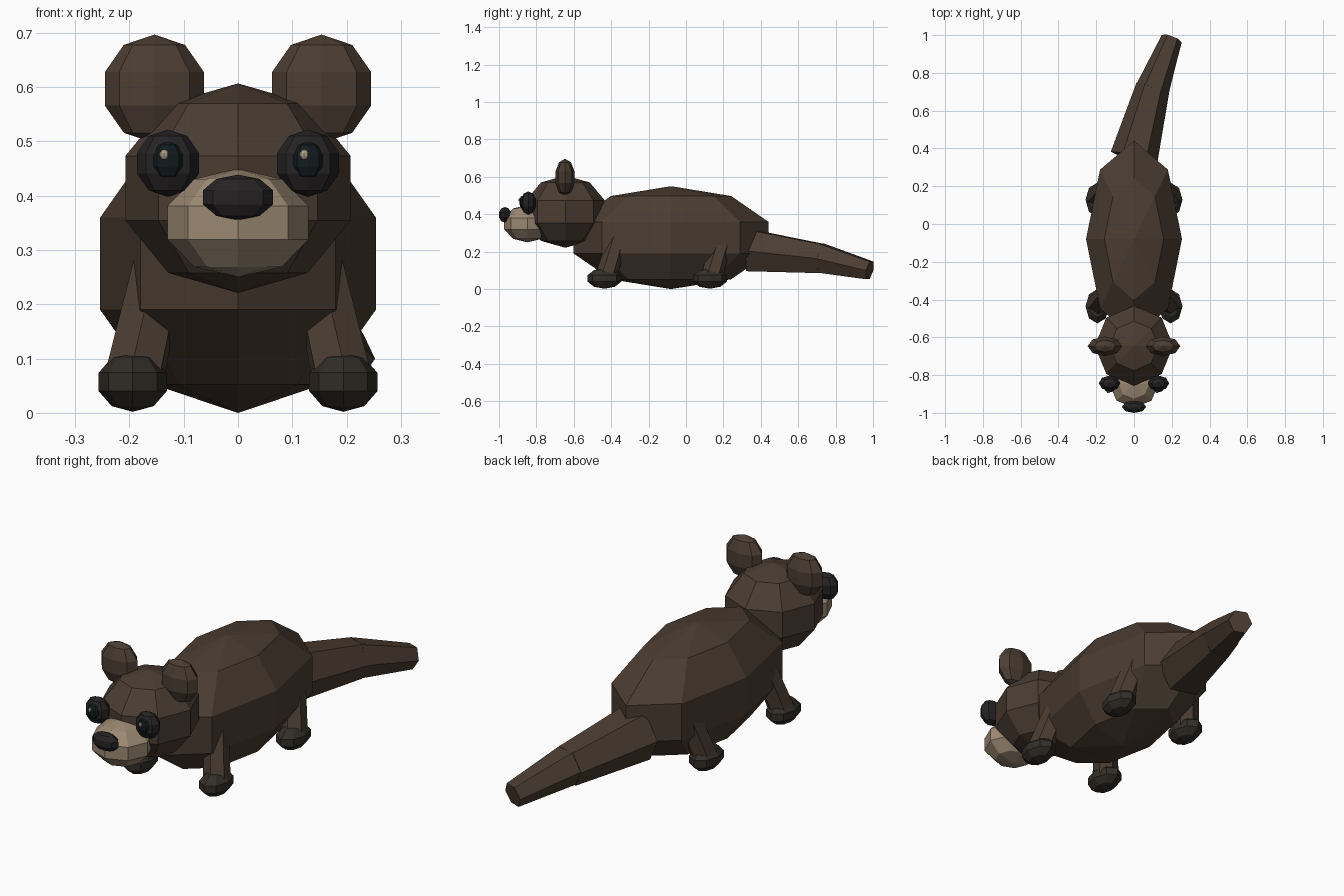
import bpy
import math
from mathutils import Vector, Matrix

if "Cube" in bpy.data.objects:
    bpy.data.objects.remove(bpy.data.objects["Cube"])


def material(name, rgb):
    m = bpy.data.materials.new(name)
    m.diffuse_color = (*rgb, 1)
    m.use_nodes = True
    m.node_tree.nodes["Principled BSDF"].inputs["Base Color"].default_value = m.diffuse_color
    return m


FUR = material("brown_fur", (0.07, 0.046, 0.031))
TAN = material("tan_fur", (0.33, 0.25, 0.17))
PAW = material("dark_paw", (0.032, 0.027, 0.021))
DARK = material("dark_skin", (0.018, 0.016, 0.017))
PUPIL = material("pupil_black", (0.006, 0.011, 0.013))
GLINT = material("glint", (0.42, 0.36, 0.26))


def ball(name, center, radii, mat):
    """Low-poly ellipsoid: 8 segments, 5 rings, poles up."""
    bpy.ops.mesh.primitive_uv_sphere_add(segments=8, ring_count=5, radius=1, location=center)
    ob = bpy.context.object
    ob.name = name
    ob.scale = radii
    ob.data.materials.append(mat)
    return ob


def limb(name, a, b, r1, r2, mat):
    """Tapered hexagonal prism from a to b with a flat upper side."""
    a, b = Vector(a), Vector(b)
    bpy.ops.mesh.primitive_cone_add(vertices=6, radius1=r1, radius2=r2, depth=(b - a).length)
    ob = bpy.context.object
    ob.name = name
    turn = (b - a).to_track_quat('Z', 'Y').to_matrix().to_4x4()
    ob.matrix_world = Matrix.Translation((a + b) / 2) @ turn @ Matrix.Rotation(math.radians(30), 4, 'Z')
    ob.data.materials.append(mat)
    return ob


# Body, head and face
ball("body", (0, -0.08, 0.275), (0.267, 0.547, 0.275), FUR)
ball("head", (0, -0.645, 0.414), (0.218, 0.222, 0.193), FUR)
ball("muzzle", (0, -0.847, 0.35), (0.137, 0.132, 0.1), TAN)
ball("nose", (0, -0.968, 0.397), (0.068, 0.034, 0.042), DARK)

for side, s in (("left", -1), ("right", 1)):
    # Ears
    ball(f"{side}_ear", (s * 0.154, -0.647, 0.597), (0.096, 0.054, 0.1), FUR)
    # Eyes: dark patch, pupil and catchlight
    ball(f"{side}_eye_patch", (s * 0.129, -0.843, 0.46), (0.06, 0.043, 0.062), DARK)
    ball(f"{side}_pupil", (s * 0.129, -0.873, 0.465), (0.03, 0.019, 0.035), PUPIL)
    ball(f"{side}_catchlight", (s * 0.129 - 0.007, -0.889, 0.476), (0.009, 0.007, 0.01), GLINT)
    # Legs and paws
    for end, y in (("front", -0.436), ("rear", 0.128)):
        limb(f"{end}_{side}_leg", (s * 0.19, y + 0.01, 0.07), (s * 0.145, y + 0.07, 0.27),
             0.058, 0.052, FUR)
        ball(f"{end}_{side}_paw", (s * 0.194, y, 0.057), (0.066, 0.095, 0.055), PAW)

# Tail in two tapering sections, swept to one side
limb("tail_base", (0.0, 0.35, 0.205), (0.1, 0.725, 0.163), 0.127, 0.09, FUR)
limb("tail_tip", (0.095, 0.705, 0.168), (0.2, 0.982, 0.1), 0.09, 0.056, FUR)
